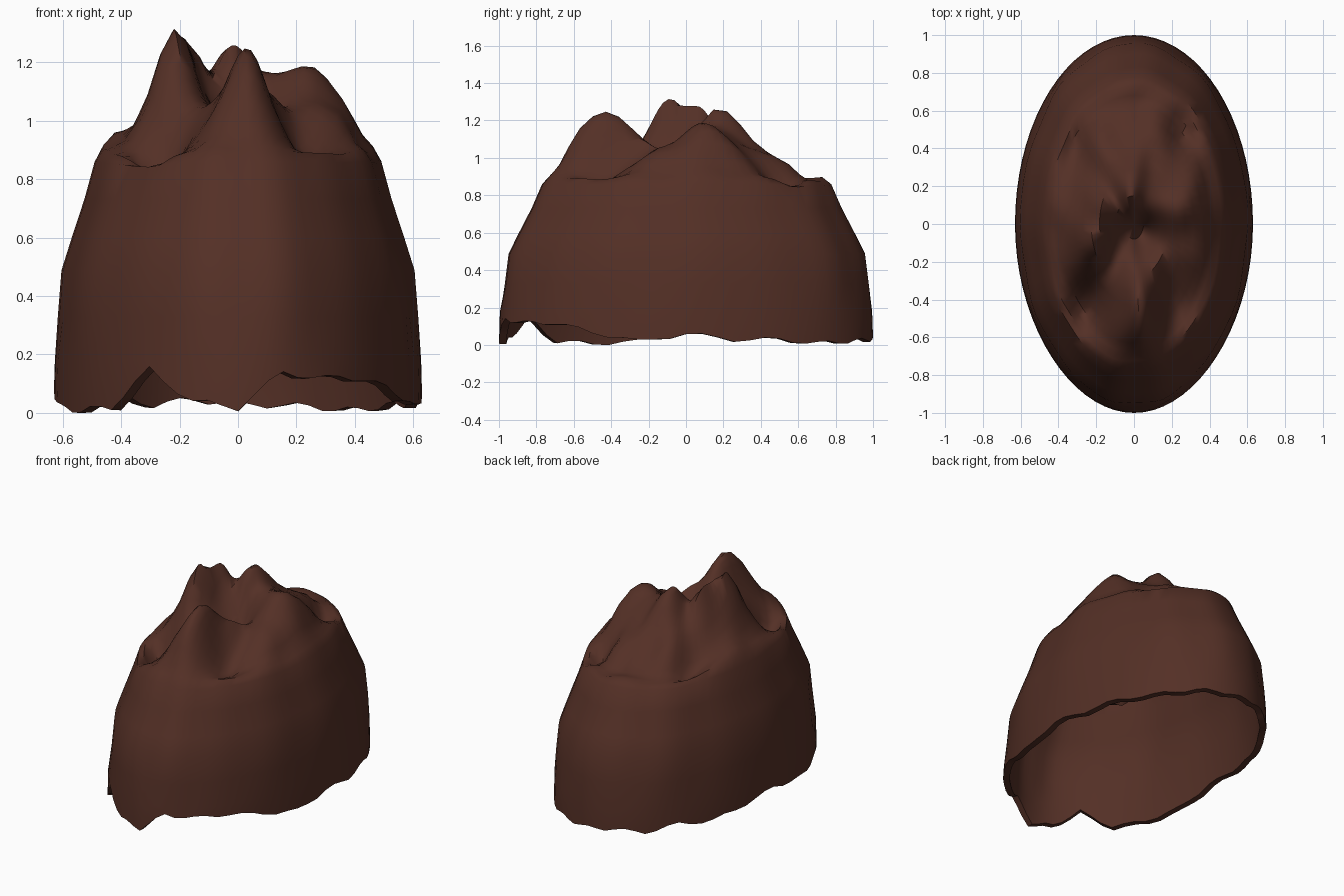
import bpy, bmesh, math
from mathutils import noise, Vector

if "Cube" in bpy.data.objects:
    bpy.data.objects.remove(bpy.data.objects["Cube"])

SEG = 72
HALF_X, HALF_Y = 0.63, 1.0

# Ragged rim height, one value every 15 degrees counter-clockwise from +x
RIM = [.06, .03, .03, .01, .02, .03, .03, .05, .03, .06, .03, .06,
       .08, .02, .01, .02, .15, .04, .02, .14, .12, .12, .07, .02]

# Wall and crown profile: (radius fraction, height)
PROFILE = [(.995, .18), (.975, .33), (.955, .49), (.90, .60), (.83, .735), (.775, .86),
           (.73, .90), (.68, .92), (.63, .95), (.57, .99), (.50, 1.01), (.43, 1.03),
           (.36, 1.04), (.29, 1.05), (.22, 1.05), (.15, 1.05), (.08, 1.05)]

# Peaks and hollows of the crown: (x, y, spread x, spread y, height)
BUMPS = [(.03, -.45, .10, .20, .21), (-.22, -.09, .085, .14, .30),
         (-.16, .08, .06, .09, .17), (.25, .10, .12, .20, .16),
         (-.01, .16, .10, .16, .24), (.03, -.04, .10, .10, -.17),
         (-.27, -.42, .10, .17, -.20), (.23, -.40, .09, .16, -.14),
         (0, .62, .30, .14, -.05), (-.30, .42, .06, .18, -.10),
         (.27, .50, .07, .16, -.10), (-.42, .15, .06, .2, .04)]


def rim_height(t):
    f = (t / math.tau * len(RIM)) % len(RIM)
    i = int(f)
    z = RIM[i] + (RIM[(i + 1) % len(RIM)] - RIM[i]) * (f - i)
    return max(0, z + .012 * math.sin(17 * t))


def crown_height(x, y, r, base):
    fade = min(1, max(0, (.80 - r) / .15))
    z = base
    for bx, by, sx, sy, h in BUMPS:
        z += fade * h * math.exp(-((x - bx) / sx) ** 2 - ((y - by) / sy) ** 2)
    return z + fade * .05 * noise.noise(Vector((x * 9, y * 5, 1.7)))


bm = bmesh.new()
rings = []
for level, (r, base) in enumerate([(1.0, 0)] + PROFILE):
    ring = []
    for i in range(SEG):
        t = math.tau * i / SEG
        # shallow vertical flutes on the wall, slightly narrower front
        flute = 1 + (.006 * math.sin(9 * t) + .005 * math.sin(14 * t + 1)) * (1 < level < 8)
        narrow = 1 - .05 * max(0, -math.sin(t)) ** 2
        x, y = HALF_X * r * flute * narrow * math.cos(t), HALF_Y * r * flute * math.sin(t)
        z = rim_height(t) if level == 0 else crown_height(x, y, r, base)
        ring.append(bm.verts.new((x, y, z)))
    rings.append(ring)
for a, b in zip(rings, rings[1:]):
    for i in range(SEG):
        j = (i + 1) % SEG
        bm.faces.new((a[i], a[j], b[j], b[i]))
top = bm.verts.new((0, 0, crown_height(0, 0, 0, 1.05)))
for i in range(SEG):
    bm.faces.new((rings[-1][i], rings[-1][(i + 1) % SEG], top))

mesh = bpy.data.meshes.new("rock_shell")
bm.to_mesh(mesh)
bm.free()
shell = bpy.data.objects.new("rock_shell", mesh)
bpy.context.collection.objects.link(shell)

brown = bpy.data.materials.new("dark brown")
brown.diffuse_color = (.088, .029, .019, 1)
brown.use_nodes = True
brown.node_tree.nodes["Principled BSDF"].inputs["Base Color"].default_value = brown.diffuse_color
mesh.materials.append(brown)

# Hollow shell with a thin lip around the open base
wall = shell.modifiers.new("wall", "SOLIDIFY")
wall.thickness = .04
wall.offset = -1

bpy.context.view_layer.objects.active = shell
shell.select_set(True)
bpy.ops.object.modifier_apply(modifier="wall")
# Rest the lowest point of the lip on the ground
low = min(v.co.z for v in mesh.vertices)
for v in mesh.vertices:
    v.co.z -= low
bpy.ops.object.shade_smooth_by_angle(angle=math.radians(50))
